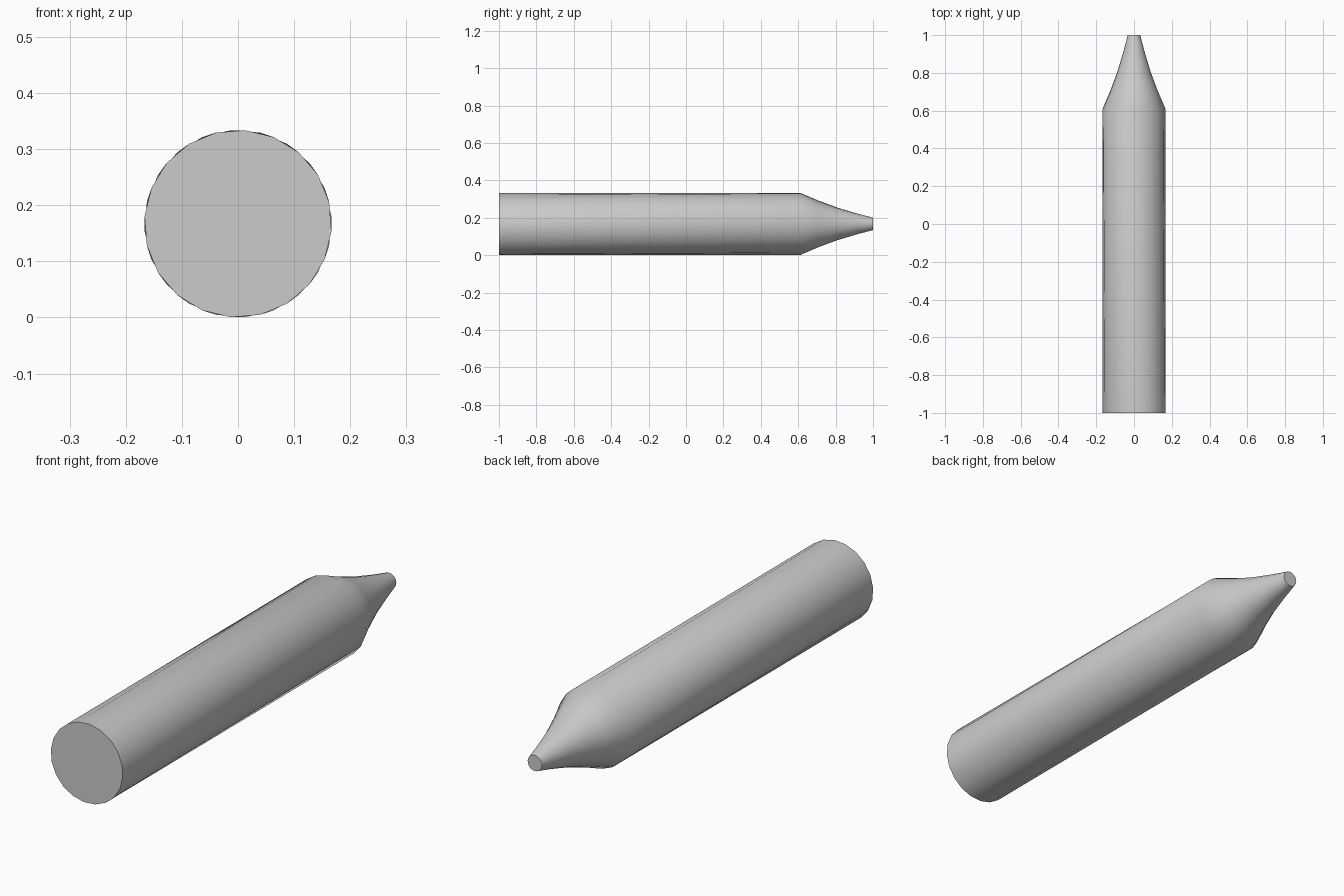
import bpy, bmesh, math

cube = bpy.data.objects.get("Cube")
if cube:
    bpy.data.objects.remove(cube)

SIDES = 20
RADIUS = 0.167

# Plain grey finish
grey = bpy.data.materials.new("plain_grey")
grey.use_nodes = True
colour = (0.6, 0.6, 0.6, 1)
grey.diffuse_color = colour
grey.node_tree.nodes["Principled BSDF"].inputs["Base Color"].default_value = colour

# Lengthwise profile: (y, radius), straight barrel then concave taper
profile = [(-1, RADIUS), (0.61, RADIUS), (0.71, 0.124),
           (0.81, 0.087), (0.91, 0.057), (1, 0.033)]

bm = bmesh.new()
rings = []
for i, (y, r) in enumerate(profile):
    turn = math.radians(4.5 if i else -4.5)
    ring = []
    for k in range(SIDES):
        a = math.tau * k / SIDES + turn
        ring.append(bm.verts.new((r * math.cos(a), y, RADIUS + r * math.sin(a))))
    rings.append(ring)

# Skin between rings, then flat caps
for a, b in zip(rings, rings[1:]):
    for k in range(SIDES):
        n = (k + 1) % SIDES
        bm.faces.new((a[k], a[n], b[n], b[k]))
bm.faces.new(rings[0])
bm.faces.new(rings[-1])
bmesh.ops.recalc_face_normals(bm, faces=bm.faces)

mesh = bpy.data.meshes.new("tapered_barrel")
bm.to_mesh(mesh)
bm.free()
mesh.materials.append(grey)
barrel = bpy.data.objects.new("tapered_barrel", mesh)
bpy.context.collection.objects.link(barrel)

# Smooth round surface, crisp cap edges
bpy.ops.object.select_all(action="DESELECT")
barrel.select_set(True)
bpy.context.view_layer.objects.active = barrel
bpy.ops.object.shade_smooth_by_angle(angle=math.radians(35))
